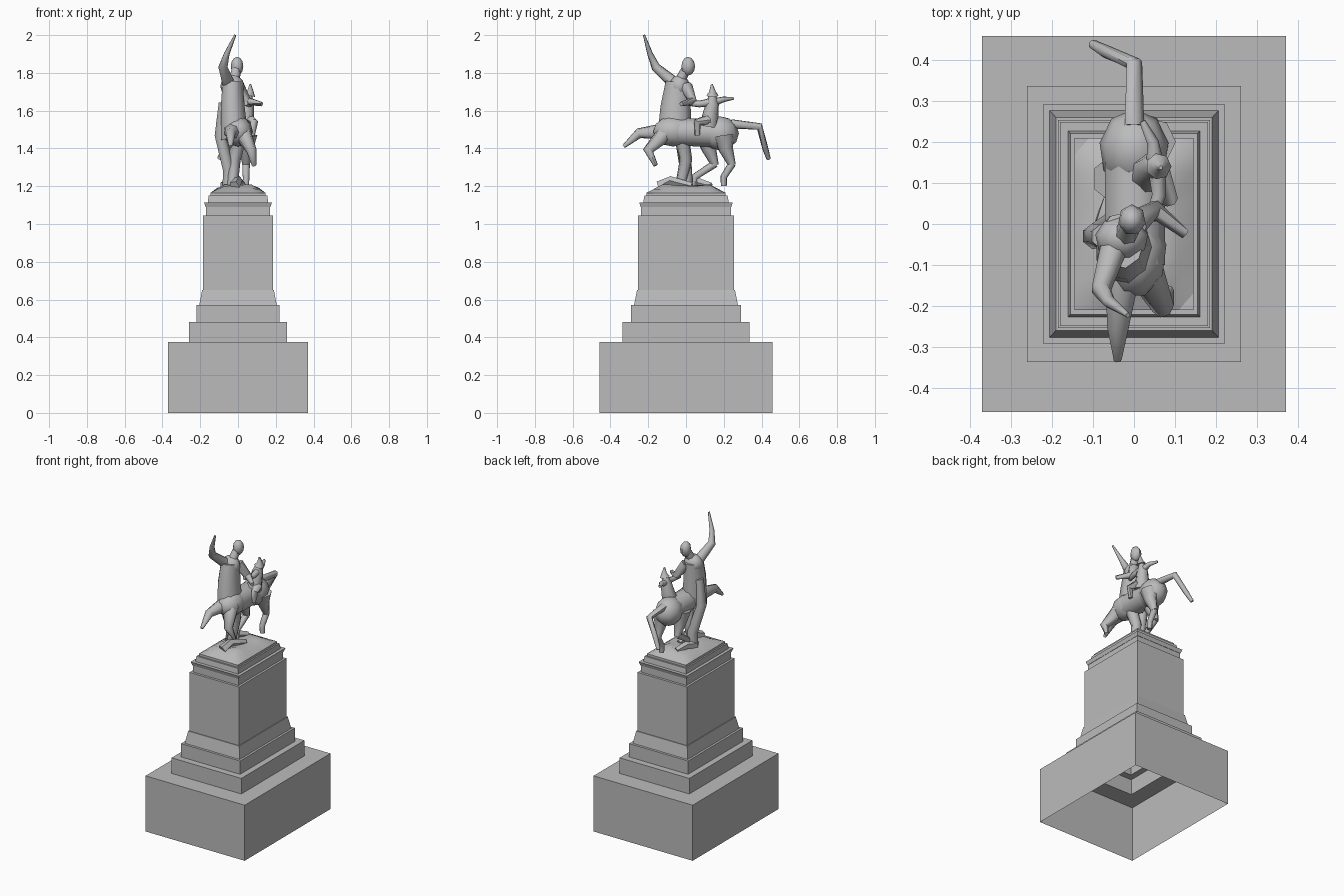
import bpy
import bmesh
import math
import random
from mathutils import Vector

cube = bpy.data.objects.get("Cube")
if cube:
    bpy.data.objects.remove(cube)
random.seed(4)

stone = bpy.data.materials.new("grey_stone")
stone.use_nodes = True
stone.diffuse_color = (.5, .5, .5, 1)
shader = stone.node_tree.nodes["Principled BSDF"]
shader.inputs["Base Color"].default_value = stone.diffuse_color


def finish(name, bm, angle):
    """Turn the mesh into a stone object, keeping edges sharper than the angle."""
    bmesh.ops.recalc_face_normals(bm, faces=bm.faces)
    mesh = bpy.data.meshes.new(name)
    bm.to_mesh(mesh)
    bm.free()
    mesh.materials.append(stone)
    part = bpy.data.objects.new(name, mesh)
    bpy.context.collection.objects.link(part)
    bpy.ops.object.select_all(action="DESELECT")
    part.select_set(True)
    bpy.context.view_layer.objects.active = part
    bpy.ops.object.shade_smooth_by_angle(angle=math.radians(angle))


def bridge(bm, rings):
    """Join each ring of vertices to the next one with quads."""
    for lower, upper in zip(rings, rings[1:]):
        for i in range(len(lower)):
            bm.faces.new((lower[i - 1], lower[i], upper[i], upper[i - 1]))


def half_depth(half_width):
    """Every pedestal course is deeper than wide by the same rule."""
    return half_width * 1.1 + .05


def course(name, profile, capped):
    """Rectangular pedestal course, open below, from (half width, height) pairs."""
    bm = bmesh.new()
    rings = []
    for width, height in profile:
        depth = half_depth(width)
        corners = ((-width, -depth), (width, -depth), (width, depth), (-width, depth))
        rings.append([bm.verts.new((x, y, height)) for x, y in corners])
    bridge(bm, rings)
    if capped:
        bm.faces.new(rings[-1])
    finish(name, bm, angle=20)


def limb(name, thick, thin, *joints, sides=7, flat=1):
    """Tapered body part along its joints; joint heights start at the ground."""
    bm = bmesh.new()
    points = [Vector(joint) + Vector((0, 0, ground)) for joint in joints]
    last = len(points) - 1
    rings = []
    for i, point in enumerate(points):
        along = (points[min(i + 1, last)] - points[max(i - 1, 0)]).normalized()
        across = Vector((1, 0, 0))
        across = (across - along * across.dot(along)).normalized()
        outward = along.cross(across) * flat
        radius = thick + (thin - thick) * i / last
        ring = []
        for k in range(sides):
            turn = math.tau * k / sides
            offset = across * math.cos(turn) + outward * math.sin(turn)
            ring.append(bm.verts.new(point + offset * radius))
        rings.append(ring)
    bridge(bm, rings)
    bm.faces.new(rings[0])
    bm.faces.new(rings[-1])
    finish(name, bm, angle=55)


def mass(name, centre, half_sizes, segments=9):
    """Rounded low-poly body mass; its height starts at the ground."""
    bm = bmesh.new()
    bmesh.ops.create_uvsphere(bm, u_segments=segments, v_segments=6, radius=1)
    bmesh.ops.scale(bm, vec=half_sizes, verts=bm.verts)
    middle = Vector(centre) + Vector((0, 0, ground))
    bmesh.ops.translate(bm, vec=middle, verts=bm.verts)
    finish(name, bm, angle=55)


# Pedestal courses: name, bottom half width, top half width, top height
courses = [
    ("foundation", .37, .37, .375),
    ("lower_step", .26, .26, .48),
    ("upper_step", .22, .22, .57),
    ("sloped_foot", .205, .19, .65),
    ("shaft", .185, .185, 1.045),
    ("neck_band", .17, .17, 1.09),
    ("cornice", .172, .18, 1.115),
    ("crown_moulding", .16, .155, 1.15),
    ("plinth", .145, .145, 1.165),
]
width, height = courses[0][1], 0
for name, bottom, top, rise in courses:
    profile = [(bottom, height), (top, rise)]
    if bottom != width:
        profile.insert(0, (width, height))
    course(name, profile, capped=name == "plinth")
    width, height = top, rise

# Rough ground, rising from the plinth edge to a flat top
ground = 1.2
bm = bmesh.new()
bmesh.ops.create_grid(bm, x_segments=8, y_segments=10, size=1)
for vert in bm.verts:
    edge = max(abs(vert.co.x), abs(vert.co.y))
    rise = min(1, (1 - edge) * 2.5)
    vert.co.x *= width
    vert.co.y *= half_depth(width)
    vert.co.z = height + rise * random.uniform(.03, .045)
finish("rocky_ground", bm, angle=40)
limb("front_rock", .03, .02, (-.02, -.14, 0), (0, -.08, .03), (.03, .03, 0), sides=5)
limb("side_rock", .03, .02, (-.07, 0, 0), (-.05, .07, .02), (-.02, .13, 0), sides=5)

# Horse body and tail
mass("horse_chest", (0, -.07, .29), (.08, .11, .08))
mass("horse_rump", (0, .18, .28), (.085, .1, .09))
limb("horse_barrel", .075, .075, (0, -.1, .29), (0, .05, .285), (0, .2, .28), sides=9)
limb("tail", .025, .012, (0, .24, .33), (0, .39, .315), (-.07, .42, .2), (-.1, .437, .145))

# Standing hind legs: one rule, shifted by side and stride
for name, side, stride in (("left", 1, 0), ("right", -1, -.09)):
    hip, hoof = .2 + stride, .2 + stride * 1.7
    x = side * .042
    limb("hind_thigh_" + name, .06, .02, (x, hip, .27), (x, hip + .01, .2), (x, hip + .045, .11))
    limb("hind_shin_" + name, .021, .016, (x, hip + .045, .12), (x, hoof, .05), (x, hoof, 0))

# Raised forelegs
limb("foreleg_left", .045, .012, (.03, -.12, .27), (.07, -.2, .19), (.085, -.16, .11))
limb("foreleg_right", .045, .01, (-.03, -.12, .29), (-.04, -.25, .28), (-.04, -.33, .21))

# Upper figure with one arm raised and one reaching out
limb("torso", .075, .055, (-.02, -.06, .25), (-.03, -.055, .42), (-.03, -.04, .55), sides=9, flat=1.25)
mass("shoulders", (-.03, -.035, .53), (.065, .055, .06))
limb("neck", .03, .025, (-.02, -.03, .56), (-.01, 0, .62))
mass("head", (-.005, .01, .635), (.034, .038, .05), segments=7)
limb("raised_arm", .034, .006, (-.05, -.06, .545), (-.08, -.16, .63), (-.06, -.19, .7),
     (-.015, -.222, .8))
limb("reaching_arm", .035, .012, (0, 0, .53), (.05, .035, .45), (.125, -.025, .435))

# Cloth falling from the waist to the ground
limb("hanging_cloth", .03, .035, (-.075, -.03, .44), (-.095, -.03, .27), (-.05, 0, .09), (-.05, 0, 0))
limb("cloth_fold", .04, .028, (0, -.02, .24), (-.02, 0, .14), (-.03, -.03, 0))

# Small figure seated on the back
limb("small_body", .05, .02, (.035, .12, .32), (.05, .14, .44), (.055, .14, .48))
limb("small_head", .032, .005, (.06, .14, .48), (.065, .14, .5), (.065, .137, .54))
limb("small_back_arm", .022, .008, (.05, .15, .445), (.045, .2, .46), (.02, .25, .465))
limb("small_front_arm", .022, .014, (.055, .13, .445), (.06, .07, .435), (.04, .01, .44))
limb("small_leg", .03, .014, (.06, .12, .35), (.085, .06, .34), (.075, .06, .27))
